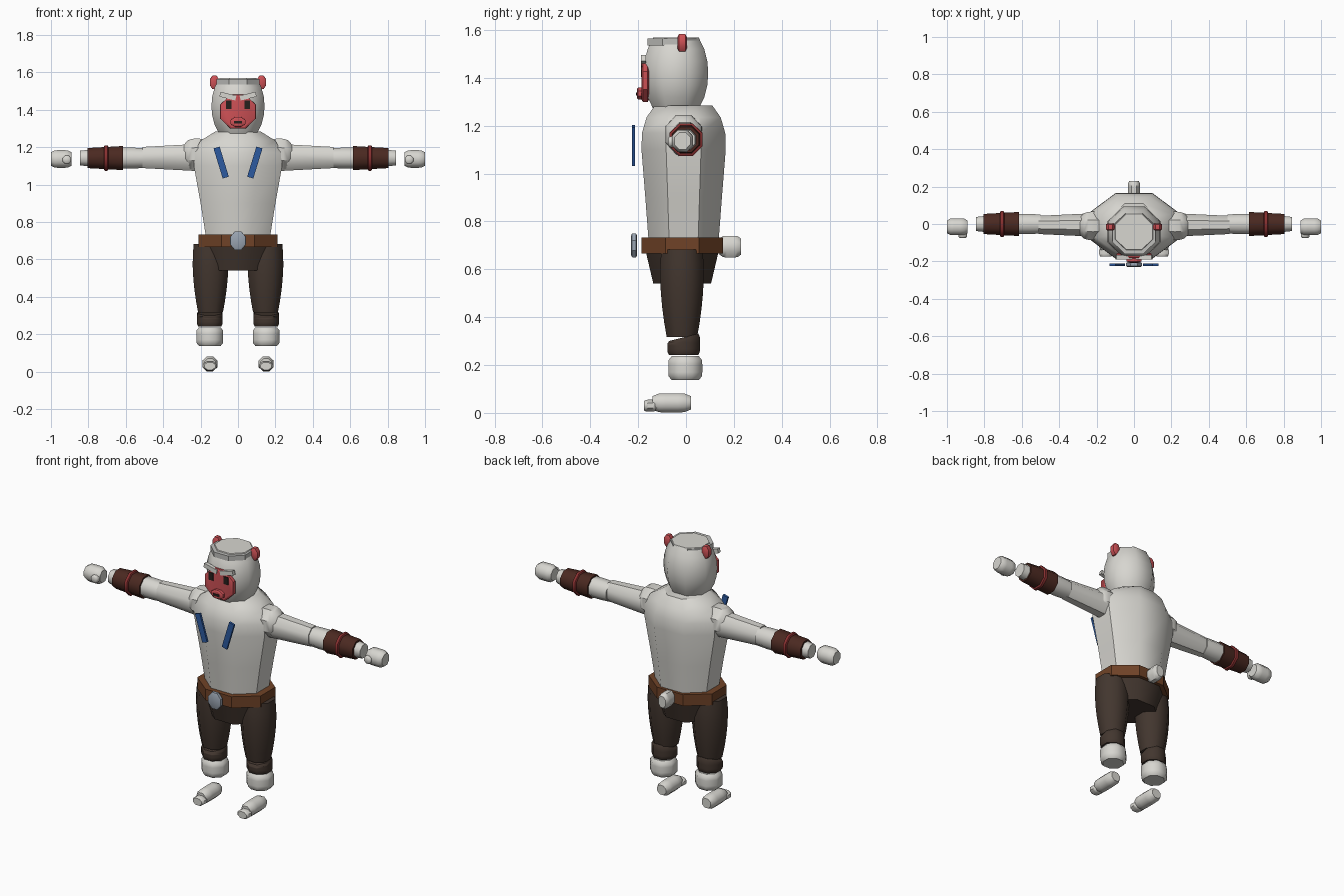
import bpy, bmesh, math
from mathutils import Matrix, Vector

if "Cube" in bpy.data.objects:
    bpy.data.objects.remove(bpy.data.objects["Cube"], do_unlink=True)


def material(name, *colour):
    mat = bpy.data.materials.new(name)
    mat.diffuse_color = (*colour, 1)
    mat.use_nodes = True
    shader = mat.node_tree.nodes["Principled BSDF"]
    shader.inputs["Base Color"].default_value = (*colour, 1)
    return mat


fur = material("pale fur", .68, .67, .63)
grey = material("headband grey", .52, .52, .5)
red = material("skin red", .6, .08, .09)
cord = material("cord red", .25, .03, .03)
brown = material("trouser brown", .055, .037, .028)
leather = material("belt leather", .16, .055, .02)
maroon = material("wrap maroon", .07, .022, .015)
blue = material("strap blue", .025, .1, .35)
steel = material("buckle steel", .32, .37, .44)
dark = material("feature dark", .02, .014, .012)


def finish(name, bm, mat, sharp_angle):
    """Turn a bmesh into a shaded object."""
    bmesh.ops.recalc_face_normals(bm, faces=bm.faces)
    mesh = bpy.data.meshes.new(name)
    bm.to_mesh(mesh)
    bm.free()
    mesh.materials.append(mat)
    ob = bpy.data.objects.new(name, mesh)
    bpy.context.collection.objects.link(ob)
    bpy.ops.object.select_all(action="DESELECT")
    ob.select_set(True)
    bpy.context.view_layer.objects.active = ob
    bpy.ops.object.shade_smooth_by_angle(angle=math.radians(sharp_angle))
    return ob


def loft(name, axis, centre, rows, mat, sharp_angle, side=1):
    """Stack octagons along an axis; each row is (offset, half width, half depth)."""
    along = "xyz".index(axis)
    first, second = [i for i in range(3) if i != along]
    sides = 8
    corner = 1 / math.cos(math.pi / sides)
    bm = bmesh.new()
    rings = []
    for offset, width, depth in rows:
        ring = []
        for i in range(sides):
            turn = math.tau * (i + .5) / sides
            point = Vector(centre)
            point[along] += offset
            point[first] += width * corner * math.cos(turn)
            point[second] += depth * corner * math.sin(turn)
            point.x *= side
            ring.append(bm.verts.new(point))
        rings.append(ring)
    for low, high in zip(rings, rings[1:]):
        for i in range(sides):
            j = (i + 1) % sides
            bm.faces.new((low[i], low[j], high[j], high[i]))
    bm.faces.new(rings[0])
    bm.faces.new(rings[-1])
    return finish(name, bm, mat, sharp_angle)


def barrel(name, axis, centre, half, mat, end=1, power=6, taper=0, sharp_angle=48, side=1):
    """Octagonal barrel: ends shrink to the given factor, taper widens the far end."""
    along = "xyz".index(axis)
    width, depth = [half[i] for i in range(3) if i != along]
    steps = 1 if end == 1 else 6
    rows = []
    for i in range(steps + 1):
        u = 2 * i / steps - 1
        scale = math.sqrt(1 - (1 - end * end) * abs(u) ** power) * (1 + taper * u)
        rows.append((u * half[along], width * scale, depth * scale))
    return loft(name, axis, centre, rows, mat, sharp_angle, side)


def box(name, centre, size, mat, tilt=0, side=1):
    """Box tilted about the y axis."""
    bm = bmesh.new()
    place = Matrix.Translation((side * centre[0], centre[1], centre[2]))
    turn = Matrix.Rotation(math.radians(side * tilt), 4, "Y")
    bmesh.ops.create_cube(bm, size=1, matrix=place @ turn @ Matrix.Diagonal((*size, 1)))
    return finish(name, bm, mat, 30)


def pair(build, name, *args, **options):
    """Build a left part and its mirrored right part."""
    return [build(f"{label}_{name}", *args, side=side, **options)
            for label, side in (("left", 1), ("right", -1))]


# Head and headband
barrel("head", "z", (0, -.042, 1.42), (.142, .135, .15), fur, end=.7, power=2)
barrel("headband", "z", (0, -.053, 1.55), (.115, .108, .015), grey, sharp_angle=30)
pair(barrel, "ear", "y", (.126, -.016, 1.547), (.025, .02, .037), red, end=.6)

# Face
barrel("face", "y", (0, -.17, 1.39), (.095, .015, .091), red, end=.9, sharp_angle=30)
barrel("muzzle", "y", (0, -.19, 1.335), (.04, .015, .026), red, end=.7, sharp_angle=30)
box("mouth", (0, -.205, 1.333), (.042, .006, .014), dark)
pair(box, "eye", (.05, -.185, 1.427), (.03, .008, .046), dark)
pair(box, "brow", (.054, -.178, 1.473), (.088, .022, .026), fur, tilt=-14)

# Torso with broad chest and sloping shoulders
torso_rows = [(-.2, .168, .145), (0, .2, .16), (.2, .236, .176),
              (.27, .235, .174), (.335, .2, .155), (.385, .12, .12)]
loft("torso", "z", (0, -.01, .9), torso_rows, fur, 40)
pair(box, "chest_strap", (.09, -.219, 1.118), (.034, .013, .168), blue, tilt=17)

# Belt, hips and tail
barrel("belt", "z", (0, -.016, .7), (.212, .17, .034), leather, sharp_angle=30)
barrel("buckle", "y", (0, -.217, .7), (.042, .013, .05), steel, end=.8, sharp_angle=30)
barrel("hips", "z", (0, -.016, .61), (.165, .137, .07), brown, taper=.12, sharp_angle=40)
barrel("tail", "y", (0, .185, .695), (.033, .045, .045), fur, end=.75)

# Arms
pair(barrel, "shoulder", "x", (.22, -.01, 1.163), (.07, .076, .083), fur,
     end=.6, power=3, sharp_angle=40)
pair(barrel, "upper_arm", "x", (.355, -.005, 1.145), (.155, .056, .065), fur, taper=-.13)
pair(barrel, "forearm", "x", (.672, 0, 1.142), (.173, .052, .054), fur,
     end=.85, power=2, taper=-.15)
pair(barrel, "wrist_wrap", "x", (.71, 0, 1.142), (.095, .059, .059), maroon, taper=-.09)
pair(barrel, "wrist_cord", "x", (.705, 0, 1.142), (.012, .069, .068), cord, end=.9)
pair(barrel, "hand", "x", (.945, -.015, 1.137), (.055, .045, .047), fur, end=.75)
pair(barrel, "thumb", "y", (.915, -.055, 1.133), (.023, .02, .023), fur, end=.7)

# Legs
pair(barrel, "thigh", "z", (.147, -.017, .5), (.092, .088, .183), brown,
     end=.85, power=2, taper=.15)
shins = pair(barrel, "shin", "z", (.151, -.01, .28), (.069, .068, .038), brown, end=.9)
pair(barrel, "ankle", "z", (.151, -.003, .187), (.072, .071, .05), fur, end=.8)
pair(barrel, "foot", "y", (.15, -.06, .042), (.041, .08, .04), fur, end=.7)
pair(barrel, "toe", "y", (.15, -.15, .03), (.036, .025, .025), fur, end=.8)

# Slope the shin tops toward the knee
for shin in shins:
    for vert in shin.data.vertices:
        if vert.co.z > .3:
            vert.co.z += vert.co.y / 4
